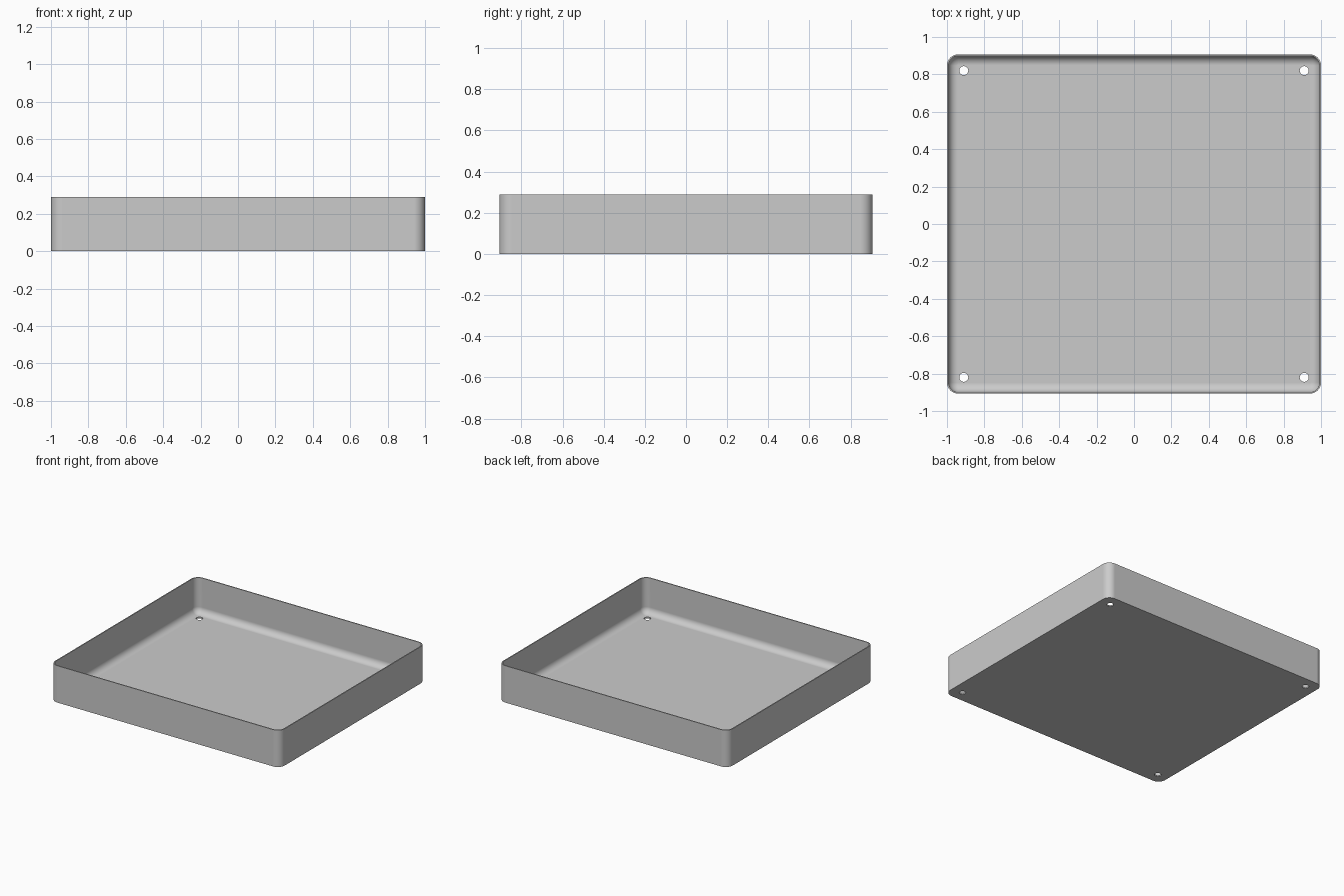
import bpy, bmesh
from math import sin, cos, pi, radians

cube = bpy.data.objects.get("Cube")
if cube:
    bpy.data.objects.remove(cube, do_unlink=True)

HALF_X, HALF_Y, HEIGHT = 1.0, 0.907, 0.29
CORNER, WALL, FLOOR, FILLET = 0.06, 0.008, 0.01, 0.05
HOLE_X, HOLE_Y, HOLE_R = 0.91, 0.82, 0.024
STEPS = 8

grey = bpy.data.materials.new("light grey")
grey.use_nodes = True
colour = (0.6, 0.6, 0.6, 1)
grey.diffuse_color = colour
grey.node_tree.nodes["Principled BSDF"].inputs["Base Color"].default_value = colour


def ring(bm, inset, z):
    """Rounded rectangle of vertices, inset from the outer wall."""
    r = CORNER - inset
    verts = []
    for q, (sx, sy) in enumerate([(1, 1), (-1, 1), (-1, -1), (1, -1)]):
        for i in range(STEPS + 1):
            a = (q + i / STEPS) * pi / 2
            verts.append(bm.verts.new((sx * (HALF_X - CORNER) + r * cos(a),
                                       sy * (HALF_Y - CORNER) + r * sin(a), z)))
    return verts


# Tray shell: outer wall, rim, inner wall, then the fillet down to the floor
profile = [(0, 0), (0, HEIGHT), (WALL, HEIGHT)]
for i in range(STEPS + 1):
    a = i / STEPS * pi / 2
    profile.append((WALL + FILLET * (1 - cos(a)), FLOOR + FILLET * (1 - sin(a))))

bm = bmesh.new()
rings = [ring(bm, d, z) for d, z in profile]
for low, high in zip(rings, rings[1:]):
    n = len(low)
    for i in range(n):
        j = (i + 1) % n
        bm.faces.new((low[i], low[j], high[j], high[i]))
bm.faces.new(rings[0][::-1])
bm.faces.new(rings[-1])
bmesh.ops.recalc_face_normals(bm, faces=bm.faces)
mesh = bpy.data.meshes.new("tray")
bm.to_mesh(mesh)
bm.free()
mesh.materials.append(grey)
tray = bpy.data.objects.new("tray", mesh)
bpy.context.collection.objects.link(tray)

# Corner screw holes through the floor
for sx in (-1, 1):
    for sy in (-1, 1):
        bpy.ops.mesh.primitive_cylinder_add(vertices=32, radius=HOLE_R, depth=0.2,
                                            location=(sx * HOLE_X, sy * HOLE_Y, 0))
        cutter = bpy.context.object
        cutter.name = "hole_cutter"
        cutter.hide_render = True
        cutter.data.materials.append(grey)
        bpy.context.view_layer.objects.active = tray
        cut = tray.modifiers.new("hole", 'BOOLEAN')
        cut.operation = 'DIFFERENCE'
        cut.solver = 'EXACT'
        cut.object = cutter
        bpy.ops.object.modifier_apply(modifier=cut.name)
        bpy.data.objects.remove(cutter, do_unlink=True)

# Smooth curves, crisp edges and an even floor
bpy.ops.object.select_all(action='DESELECT')
tray.select_set(True)
bpy.context.view_layer.objects.active = tray
bpy.ops.object.shade_smooth_by_angle(angle=radians(30))
weighted = tray.modifiers.new("even_shading", 'WEIGHTED_NORMAL')
weighted.keep_sharp = True
